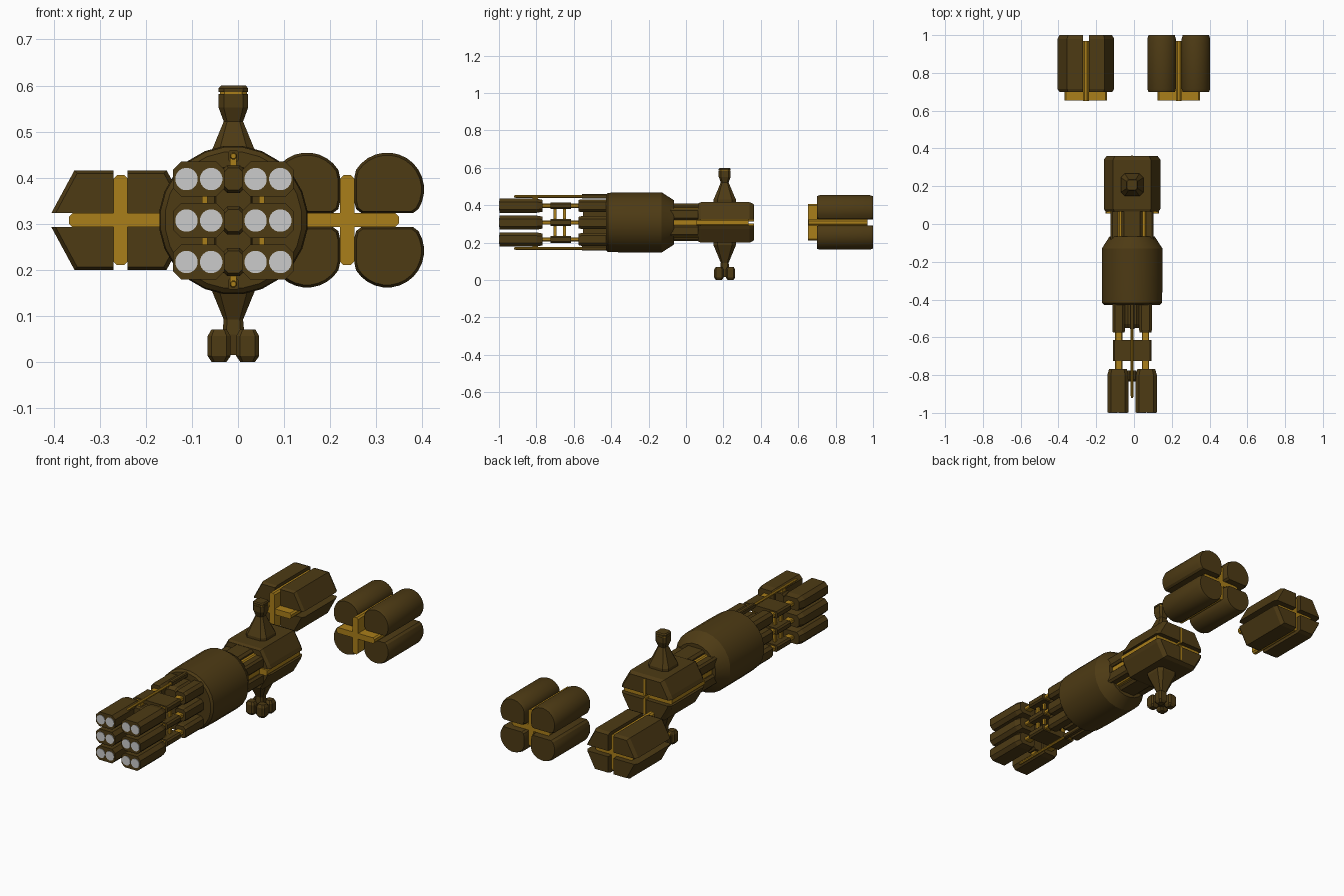
import bpy, bmesh, math

if "Cube" in bpy.data.objects:
    bpy.data.objects.remove(bpy.data.objects["Cube"])

CX, CZ = -0.01, 0.308          # main axis of the ship
ROWS = (0.397, 0.307, 0.217)   # heights of the three front rows


def material(name, col):
    m = bpy.data.materials.new(name)
    m.diffuse_color = (*col, 1)
    m.use_nodes = True
    m.node_tree.nodes["Principled BSDF"].inputs["Base Color"].default_value = m.diffuse_color
    return m


DARK = material("dark_hull", (0.075, 0.043, 0.007))
GOLD = material("gold_frame", (0.40, 0.21, 0.01))


def loft(name, rings, mat=DARK, smooth=False):
    """Capped skin through rings of equal point count."""
    bm = bmesh.new()
    vs = [[bm.verts.new(p) for p in r] for r in rings]
    n = len(vs[0])
    for a, b in zip(vs, vs[1:]):
        for i in range(n):
            j = (i + 1) % n
            bm.faces.new((a[i], a[j], b[j], b[i]))
    bm.faces.new(vs[0])
    bm.faces.new(vs[-1])
    bmesh.ops.remove_doubles(bm, verts=bm.verts, dist=1e-5)
    bmesh.ops.recalc_face_normals(bm, faces=bm.faces)
    me = bpy.data.meshes.new(name)
    bm.to_mesh(me)
    bm.free()
    ob = bpy.data.objects.new(name, me)
    bpy.context.collection.objects.link(ob)
    if mat:
        me.materials.append(mat)
    if smooth:
        bpy.ops.object.select_all(action='DESELECT')
        ob.select_set(True)
        bpy.context.view_layer.objects.active = ob
        bpy.ops.object.shade_smooth_by_angle(angle=math.radians(25))
    return ob


def octagon(w, h, c):
    """Rectangle of half sizes w, h with corners cut by c."""
    return [(w, h - c), (w - c, h), (c - w, h), (-w, h - c),
            (-w, c - h), (c - w, -h), (w - c, -h), (w, c - h)]


def circle(r, n):
    return [(r * math.cos(math.tau * (i + .5) / n), r * math.sin(math.tau * (i + .5) / n)) for i in range(n)]


def along_y(name, prof, centre, stations, mat=DARK, anchor=(0, 0), smooth=False):
    """Sweep an x-z profile along y; stations are (y, scale about anchor)."""
    ax, az = anchor
    rings = [[(centre[0] + ax + (x - ax) * s, y, centre[1] + az + (z - az) * s)
              for x, z in prof] for y, s in stations]
    return loft(name, rings, mat, smooth)


def box(name, centre, w, h, y0, y1, mat=DARK, c=0.004):
    return along_y(name, octagon(w, h, c), centre, [(y0, 1), (y1, 1)], mat)


def along_z(name, x, y, stations, mat=DARK):
    """Chamfered square tower; stations are (z, half width)."""
    return loft(name, [[(x + a, y + b, z) for a, b in octagon(w, w, w * .35)]
                       for z, w in stations], mat)


# Front launcher pods with their grey muzzles, links and rear blocks
for r, z in enumerate(ROWS):
    for s in (-1, 1):
        x = CX + s * 0.075
        cx = CX + s * 0.071
        along_y("front_pod", octagon(.056, .038, .018), (x, z),
                [(-.997, 1), (-.80, 1), (-.768, .84)])
        for d in (-.0268, .0268):
            along_y("muzzle", circle(.0245, 20), (x + d, z), [(-1, 1), (-.98, 1)], None)
        box("gold_strut", (cx, z), .019, .011, -.79, -.5, GOLD)
        along_y("rear_block", octagon(.034, .034, .014), (cx, z), [(-.575, .9), (-.56, 1), (-.41, 1)])
    along_y("middle_block", octagon(.102, .018, .008), (CX, z), [(-.725, 1), (-.615, 1)])
    along_y("pod_link", octagon(.024, .03, .01), (CX, z), [(-.835, .8), (-.82, 1), (-.775, 1)])

# Vertical gold posts between the rows
for s in (-1, 1):
    for y in (-.70, -.65):
        box("gold_post", (CX + s * .062, CZ), .006, .09, y - .008, y + .008, GOLD, .002)
    # Long guide rods above and below the pods
    z = CZ + s * .139
    along_y("guide_rod", circle(.008, 8), (CX, z), [(-.92, .7), (-.91, 1), (-.40, 1)], GOLD)
    box("guide_rod_sleeve", (CX, z), .012, .012, -.555, -.40)
    box("guide_rod_bracket", (CX, CZ + s * .118), .007, .02, -.82, -.79, GOLD)

# Core behind the rear blocks and the large drum
along_y("launcher_core", octagon(.042, .115, .02), (CX, CZ), [(-.55, .9), (-.53, 1), (-.40, 1)])
along_y("drum", circle(.162, 24), (CX, CZ),
        [(-.428, .92), (-.418, .985), (-.32, 1), (-.13, 1), (-.065, .74)], smooth=True)

# Neck: gold core with dark armour strips
along_y("neck_core", octagon(.098, .08, .03), (CX, CZ), [(-.1, 1), (.1, 1)], GOLD)
box("neck_spine", (CX, CZ), .055, .1, -.1, .1, DARK, .012)
for s in (-1, 1):
    for t in (-1, 1):
        box("neck_side_plate", (CX + s * .088, CZ + t * .044), .026, .03, -.1, .1, DARK, .01)

# Hull section and left container share a split hexagonal outline
G = 0.0155
for t in (-1, 1):
    half = [(-.15, t * G), (-.142, t * .035), (-.1, t * .108), (.1, t * .108), (.142, t * .035), (.15, t * G)]
    along_y("hull_half", half, (CX, CZ),
            [(.065, .93), (.08, 1), (.34, 1), (.36, .9)], anchor=(0, t * G))
    box("hull_back_seam", (CX, CZ + t * .05), .006, .045, .30, .363, GOLD, .002)
along_y("hull_gold_seam", octagon(.142, .016, .006), (CX, CZ), [(.055, 1), (.335, 1)], GOLD)

ENDS = [(.70, .93), (.715, 1), (.98, 1), (1, .92)]
LX, RX = -.255, .237
for s in (-1, 1):
    for t in (-1, 1):
        # Left: trapezoid quarter; right: round tank trimmed flat at the seams
        quarter = [(s * G, t * G), (s * .15, t * G), (s * .1, t * .108), (s * G, t * .108)]
        along_y("hex_container", quarter, (LX, CZ), ENDS, anchor=(s * G, t * G))
        tank = [(s * max(.087 + x, G), t * max(.0665 + z, G)) for x, z in circle(.08, 28)]
        along_y("round_tank", tank, (RX, CZ), ENDS, anchor=(s * .085, t * .0665), smooth=True)

# Gold crosses that hold the containers
for x in (LX, RX):
    along_y("gold_cross_upright", octagon(.0155, .098, .008), (x, CZ), [(.652, 1), (.97, 1)], GOLD)
    along_y("gold_cross_bar", octagon(.112, .0155, .008), (x, CZ), [(.654, 1), (.97, 1)], GOLD)

# Upper mast with gold collar
MY = .207
along_z("upper_mast", CX, MY, [(.40, .06), (.43, .06), (.466, .044), (.522, .021), (.552, .032), (.582, .032)])
along_z("mast_collar", CX, MY, [(.575, .029), (.592, .029)], GOLD)
along_z("mast_cap", CX, MY, [(.586, .032), (.594, .032), (.6, .027)])

# Lower mast with four feet
along_z("lower_mast", CX, MY, [(.215, .06), (.186, .06), (.148, .044), (.092, .021), (.06, .024), (.015, .018)])
for s in (-1, 1):
    for t in (-1, 1):
        along_z("lower_foot", CX + s * .031, MY + t * .031,
                [(0, .016), (.013, .025), (.056, .025), (.07, .017)])
